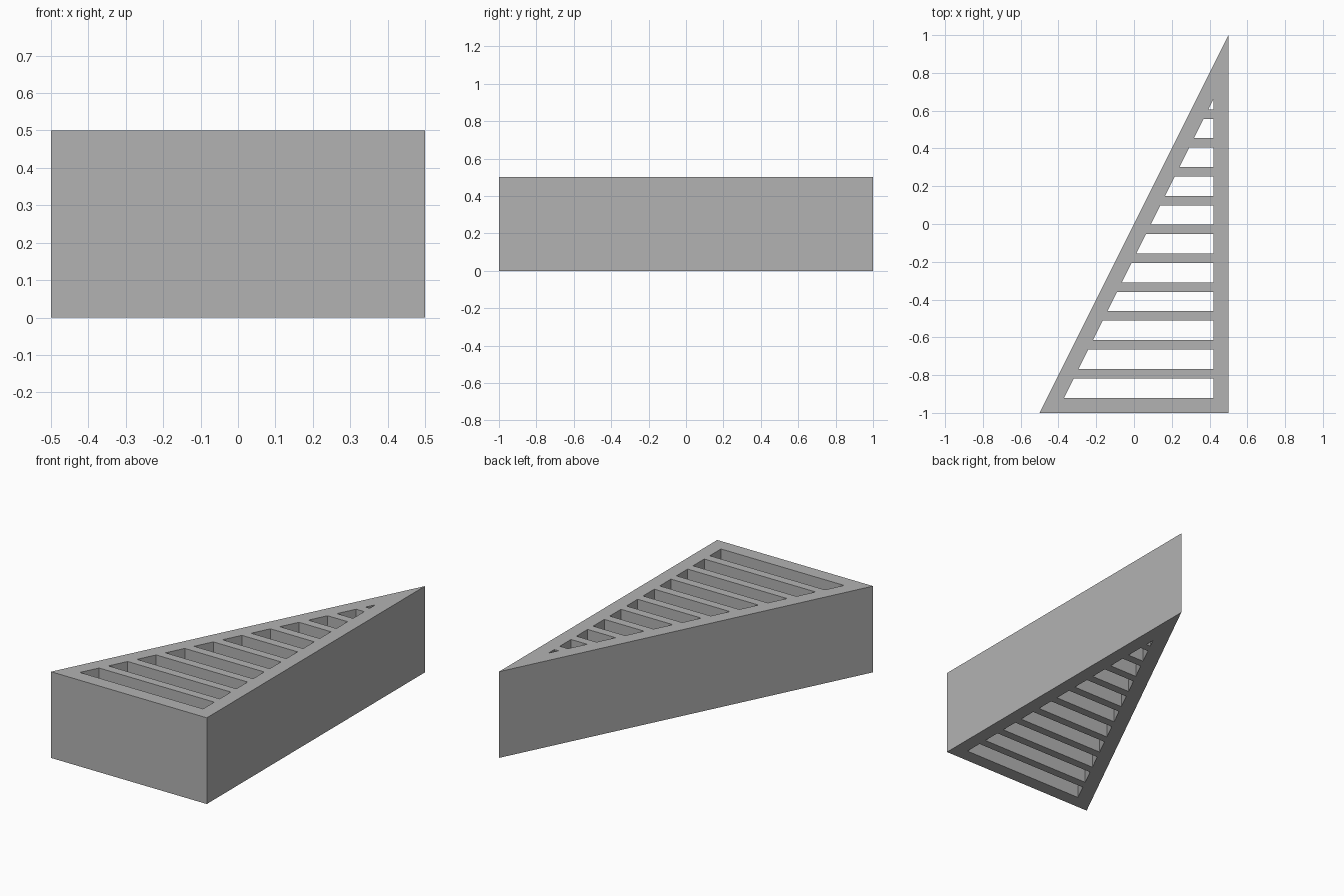
import bpy
import bmesh

cube = bpy.data.objects.get("Cube")
if cube:
    bpy.data.objects.remove(cube, do_unlink=True)

HEIGHT = 0.5
RIM = 0.08        # wall thickness of the triangular frame
PITCH = 0.1527    # spacing of the slots
SLOT = 0.1027     # width of one slot
SLOTS = 11

grey = bpy.data.materials.new("plain_grey")
grey.use_nodes = True
colour = (0.45, 0.45, 0.45, 1)
grey.diffuse_color = colour
grey.node_tree.nodes["Principled BSDF"].inputs["Base Color"].default_value = colour


def add_prism(bm, outline, z0, z1):
    """Extrude a counter-clockwise outline from z0 to z1."""
    face = bm.faces.new([bm.verts.new((x, y, z0)) for x, y in outline])
    top = bmesh.ops.extrude_face_region(bm, geom=[face])["geom"]
    moved = [v for v in top if isinstance(v, bmesh.types.BMVert)]
    bmesh.ops.translate(bm, verts=moved, vec=(0, 0, z1 - z0))


def make_object(name, bm):
    bmesh.ops.recalc_face_normals(bm, faces=bm.faces[:])
    mesh = bpy.data.meshes.new(name)
    bm.to_mesh(mesh)
    bm.free()
    mesh.materials.append(grey)
    obj = bpy.data.objects.new(name, mesh)
    bpy.context.collection.objects.link(obj)
    return obj


# Solid wedge
bm = bmesh.new()
add_prism(bm, [(-0.5, -1), (0.5, -1), (0.5, 1)], 0, HEIGHT)
wedge = make_object("slotted_wedge", bm)

# Slot cutters, bounded by the straight wall and the sloping wall
right = 0.5 - RIM
slope_offset = RIM * 5 ** 0.5 / 2
apex = 2 * (right - slope_offset)
bm = bmesh.new()
for i in range(SLOTS):
    y0 = RIM - 1 + i * PITCH
    y1 = min(y0 + SLOT, apex)
    outline = [(y0 / 2 + slope_offset, y0), (right, y0), (right, y1)]
    if y1 < apex:
        outline.append((y1 / 2 + slope_offset, y1))
    add_prism(bm, outline, -0.1, HEIGHT + 0.1)
cutter = make_object("slot_cutter", bm)

# Cut the slots right through, then drop the cutter
cut = wedge.modifiers.new("slots", "BOOLEAN")
cut.operation = "DIFFERENCE"
cut.solver = "EXACT"
cut.object = cutter
bpy.context.view_layer.objects.active = wedge
wedge.select_set(True)
bpy.ops.object.modifier_apply(modifier=cut.name)
bpy.data.objects.remove(cutter, do_unlink=True)
